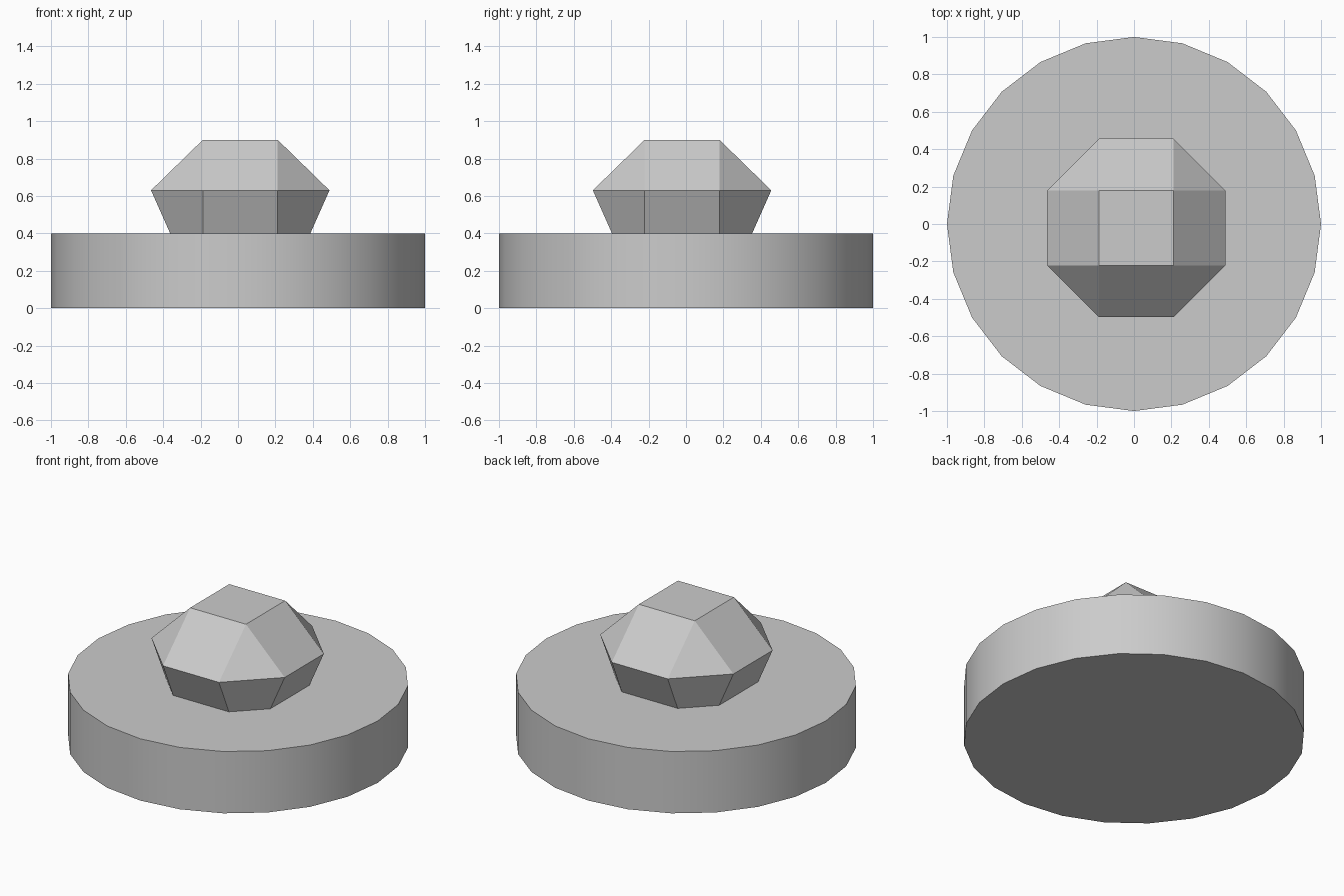
import bpy
import bmesh
from math import radians

cube = bpy.data.objects.get("Cube")
if cube:
    bpy.data.objects.remove(cube, do_unlink=True)

grey = bpy.data.materials.new("grey")
grey.use_nodes = True
colour = (0.6, 0.6, 0.6, 1)
grey.diffuse_color = colour
grey.node_tree.nodes["Principled BSDF"].inputs["Base Color"].default_value = colour

# Round base: short cylinder, smooth around its side
bpy.ops.mesh.primitive_cylinder_add(vertices=24, radius=1, depth=0.4, location=(0, 0, 0.2))
base = bpy.context.object
base.name = "base_disc"
base.data.materials.append(grey)
bpy.ops.object.shade_smooth_by_angle(angle=radians(30))

# Faceted knob: square top, wide octagonal girdle, octagonal foot sunk into the base
FLAT = 0.2


def octagon(reach, z):
    quarter = [(reach, -FLAT), (reach, FLAT)]
    points = []
    for _ in range(4):
        points += quarter
        quarter = [(-y, x) for x, y in quarter]
    return [(x, y, z) for x, y in points]


square = [(FLAT, -FLAT, 0.9), (FLAT, FLAT, 0.9), (-FLAT, FLAT, 0.9), (-FLAT, -FLAT, 0.9)]
bm = bmesh.new()
for point in octagon(0.357, 0.36) + octagon(0.477, 0.63) + square:
    bm.verts.new(point)
bmesh.ops.convex_hull(bm, input=bm.verts)
bmesh.ops.dissolve_limit(bm, angle_limit=radians(2), verts=bm.verts, edges=bm.edges)
bmesh.ops.recalc_face_normals(bm, faces=bm.faces)
mesh = bpy.data.meshes.new("faceted_knob")
bm.to_mesh(mesh)
bm.free()
mesh.materials.append(grey)
knob = bpy.data.objects.new("faceted_knob", mesh)
knob.location = (0.012, -0.021, 0)
bpy.context.collection.objects.link(knob)
